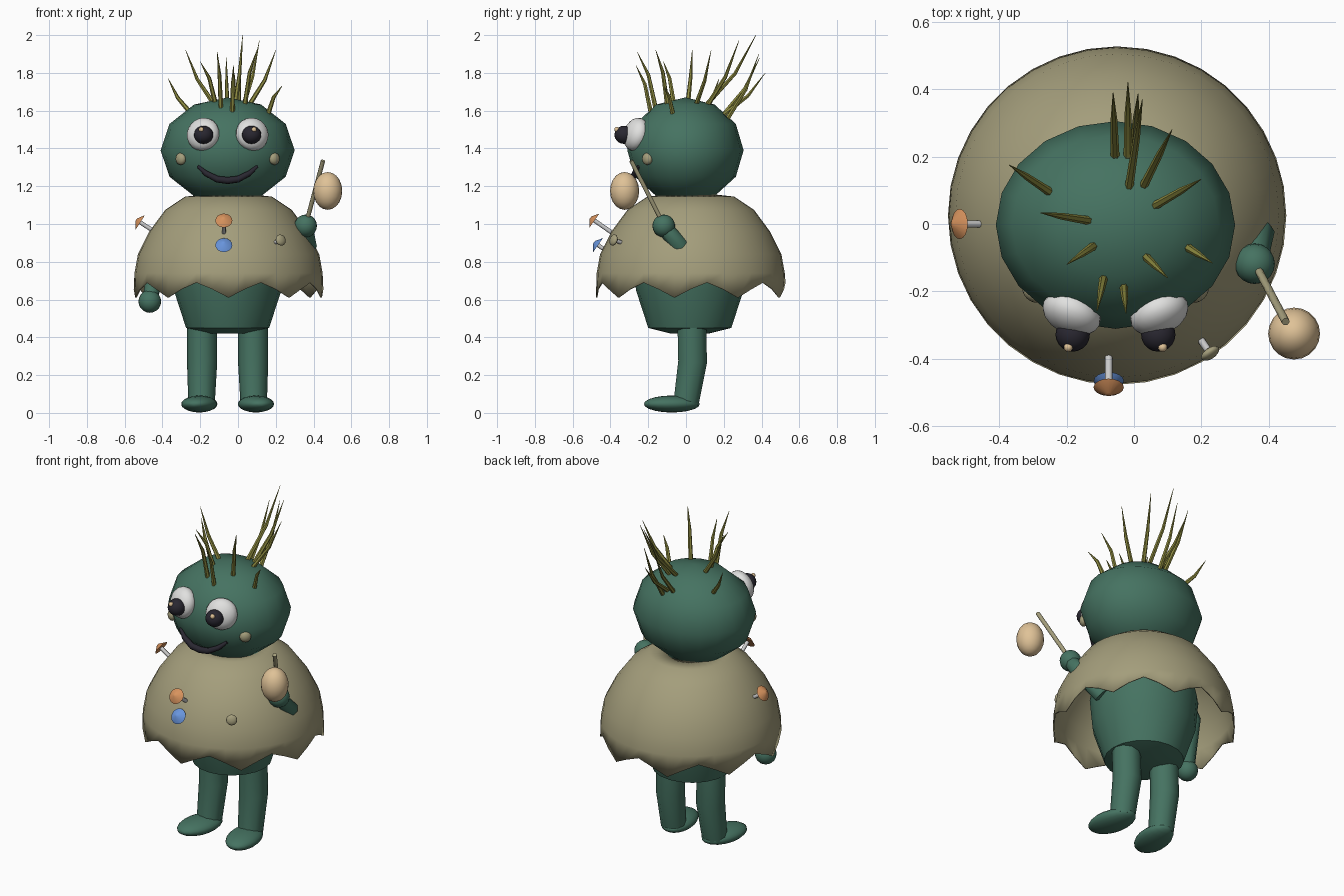
import bpy, bmesh, math
from mathutils import Vector, Matrix

cube = bpy.data.objects.get("Cube")
if cube:
    bpy.data.objects.remove(cube, do_unlink=True)


def material(name, r, g, b):
    m = bpy.data.materials.new(name)
    m.use_nodes = True
    m.diffuse_color = (r, g, b, 1)
    bsdf = next(n for n in m.node_tree.nodes if n.type == 'BSDF_PRINCIPLED')
    bsdf.inputs["Base Color"].default_value = (r, g, b, 1)
    bsdf.inputs["Roughness"].default_value = 0.8
    return m


GREEN = material("moss green", .06, .17, .12)
KHAKI = material("khaki cloth", .37, .34, .2)
OLIVE = material("olive hair", .26, .25, .05)
WHITE = material("eye white", .75, .75, .74)
DARK = material("charcoal", .022, .02, .03)
TAN = material("pale tan", .74, .54, .31)
ORANGE = material("orange", .68, .29, .11)
BLUE = material("blue", .14, .3, .72)
STEEL = material("pin steel", .6, .6, .6)

CX = -.055  # middle of the body


def finish(name, mesh, mat, angle=50):
    mesh.materials.clear()
    mesh.materials.append(mat)
    mesh.shade_smooth()
    mesh.set_sharp_from_angle(angle=math.radians(angle))
    ob = bpy.data.objects.new(name, mesh)
    bpy.context.collection.objects.link(ob)
    return ob


def from_bmesh(name, bm, mat, angle=50):
    mesh = bpy.data.meshes.new(name)
    bm.to_mesh(mesh)
    bm.free()
    return finish(name, mesh, mat, angle)


def placed(loc, facing):
    turn = Vector(facing).to_track_quat('Z', 'Y').to_matrix().to_4x4()
    return Matrix.Translation(loc) @ turn


def ball(name, loc, size, mat, facing=(0, 0, 1), segments=20, rings=10):
    """Ellipsoid whose local z axis points along facing."""
    bm = bmesh.new()
    where = placed(loc, facing) if tuple(facing) != (0, 0, 1) else Matrix.Translation(loc)
    bmesh.ops.create_uvsphere(bm, u_segments=segments, v_segments=rings, radius=1,
                              matrix=where @ Matrix.Diagonal((*size, 1)))
    return from_bmesh(name, bm, mat)


def tube(name, points, radii, mat, resolution=2):
    """Round tube through the points, one radius for each."""
    curve = bpy.data.curves.new(name, 'CURVE')
    curve.dimensions = '3D'
    curve.bevel_depth = 1
    curve.bevel_resolution = resolution
    curve.use_fill_caps = True
    line = curve.splines.new('POLY')
    line.points.add(len(points) - 1)
    for p, co, r in zip(line.points, points, radii):
        p.co = (*co, 1)
        p.radius = r
    helper = bpy.data.objects.new(name + " path", curve)
    bpy.context.collection.objects.link(helper)
    mesh = bpy.data.meshes.new_from_object(
        helper.evaluated_get(bpy.context.evaluated_depsgraph_get()))
    bpy.data.objects.remove(helper, do_unlink=True)
    return finish(name, mesh, mat)


def lathe(name, profile, mat, centre, segments, hem=None):
    """Rings of (radius, height) from bottom to top; hem gives the lowest heights."""
    bm = bmesh.new()
    rings = []
    for row, (r, z) in enumerate(profile):
        ring = []
        for i in range(segments):
            a = math.tau * i / segments - math.pi / 2
            height = hem(i) if hem and row == 0 else z
            ring.append(bm.verts.new((centre[0] + r * math.cos(a),
                                      centre[1] + r * math.sin(a), height)))
        rings.append(ring)
    for low, high in zip(rings, rings[1:]):
        for i in range(segments):
            j = (i + 1) % segments
            bm.faces.new((low[i], low[j], high[j], high[i]))
    if not hem:
        bm.faces.new(rings[0][::-1])
        bm.faces.new(rings[-1])
    return from_bmesh(name, bm, mat)


# Head and body
HEAD = Vector((CX, -.003, 1.39))
HEAD_SIZE = Vector((.355, .308, .28))
ball("head", HEAD, HEAD_SIZE, GREEN, rings=6)
lathe("body", [(.1, .42), (.22, .45), (.285, .65), (.3, .82), (.25, 1.05), (.12, 1.14)],
      GREEN, (CX, .02), 20)

# Cape with a zigzag hem
HEM = (.61, .655, .69, .655)
cape = lathe("cape", [(.502, .62), (.498, .74), (.48, .84), (.42, .96), (.335, 1.075),
                      (.23, 1.145), (.14, 1.155)],
             KHAKI, (-.05, .025), 36, hem=lambda i: HEM[i % 4])
shell = cape.modifiers.new("cloth thickness", 'SOLIDIFY')
shell.thickness = .008
shell.offset = -1

# Legs, feet, eyes and cheeks, mirrored about the body middle
for side, s in (("right", -1), ("left", 1)):
    tube(side + "_leg", [(CX + s * .135, .03, .52), (CX + s * .135, .035, .27),
                         (CX + s * .138, .0, .05)], (.08, .08, .07), GREEN, 3)
    ball(side + "_foot", (CX + s * .15, -.075, .047), (.093, .045, .15), GREEN,
         facing=(s * .2, -1, 0))
    look = Vector((s * .38, -.9, .28))
    ball(side + "_eye", (CX + s * .13, -.265, 1.475), (.09, .09, .06), WHITE, look)
    ball(side + "_pupil", (CX + s * .127, -.328, 1.472), (.051, .051, .048), DARK)
    ball(side + "_eye_glint", (CX + s * .14, -.366, 1.5), (.014,) * 3, TAN,
         segments=10, rings=6)
    ball(side + "_cheek", (CX + s * .248, -.205, 1.345), (.033, .033, .022), KHAKI,
         facing=(s * .7, -.7, 0), segments=12, rings=8)

# Smiling mouth
smile = [(-.157, -.252, 1.305), (-.115, -.272, 1.268), (-.055, -.285, 1.237),
         (0, -.285, 1.23)]
smile += [(-x, y, z) for x, y, z in smile[-2::-1]]
widths = (.008, .015, .018, .019)
tube("mouth", [(CX + x, y, z) for x, y, z in smile], widths + widths[-2::-1], DARK)

# Arms and hands
tube("right_arm", [(-.3, .02, 1), (-.42, 0, .85), (-.465, -.1, .6)],
     (.05, .048, .042), GREEN)
ball("right_hand", (-.467, -.1, .59), (.06,) * 3, GREEN)
tube("left_arm", [(.25, .02, .75), (.37, -.035, .89), (.357, -.115, .98)],
     (.045, .05, .04), GREEN)
ball("left_hand", (.358, -.118, .99), (.06,) * 3, GREEN)

# Stick with a ball held in the left hand
tube("stick", [(.355, -.11, .98), (.45, -.29, 1.335)], (.012, .012), KHAKI)
ball("stick_ball", (.475, -.325, 1.175), (.077, .077, .1), TAN)


# Pins stuck in the cape
def pin(name, loc, facing, length, mat):
    out = Vector(facing).normalized()
    loc = Vector(loc)
    tube(name + "_shaft", [loc, loc - out * length], (.011, .011), STEEL)
    bm = bmesh.new()
    bmesh.ops.create_cone(bm, cap_ends=True, segments=16, radius1=.045, radius2=.008,
                          depth=.026, matrix=placed(loc + out * .01, out))
    from_bmesh(name + "_head", bm, mat, 60)


pin("side_pin", (-.52, 0, 1.01), (-.84, 0, .54), .13, ORANGE)
pin("upper_front_pin", (-.075, -.487, 1.02), (0, -.82, .57), .15, ORANGE)
pin("lower_front_pin", (-.075, -.468, .89), (0, -.82, .57), .07, BLUE)
button = Vector((.226, -.384, .915))
aim = Vector((.55, -.8, .25))
tube("button_shaft", [button, button - aim * .05], (.011, .011), STEEL)
ball("button", button, (.031, .031, .015), KHAKI, aim, segments=12, rings=8)

# Bent hair spikes: root x, y then tip x, y, z
HAIRS = [
    (-.25, .095, -.37, .175, 1.77), (-.133, .01, -.277, .033, 1.92),
    (-.12, -.065, -.2, -.12, 1.86), (-.09, -.16, -.11, -.258, 1.91),
    (-.03, -.187, -.024, -.265, 1.84), (.036, -.098, .1, -.16, 1.92),
    (.16, -.07, .233, -.116, 1.73), (.06, .053, .2, .133, 1.92),
    (.027, .11, .113, .28, 1.97), (-.015, .107, .025, .37, 2),
    (-.056, .2, -.062, .39, 1.88), (-.018, .2, -.018, .42, 1.8),
    (0, .22, .012, .386, 1.9)]
for n, (rx, ry, *tip) in enumerate(HAIRS):
    dx, dy = (rx - HEAD.x) / HEAD_SIZE.x, (ry - HEAD.y) / HEAD_SIZE.y
    rz = HEAD.z + HEAD_SIZE.z * math.sqrt(1 - dx * dx - dy * dy) - .02
    root, tip = Vector((rx, ry, rz)), Vector(tip)
    across, up = (.58, .45) if ry > 0 else (.4, .6)
    bend = root.lerp(tip, across)
    bend.z = rz + (tip.z - rz) * up
    tube(f"hair_{n + 1}", [root, bend, tip], (.013, .01, .001), OLIVE, 1)
